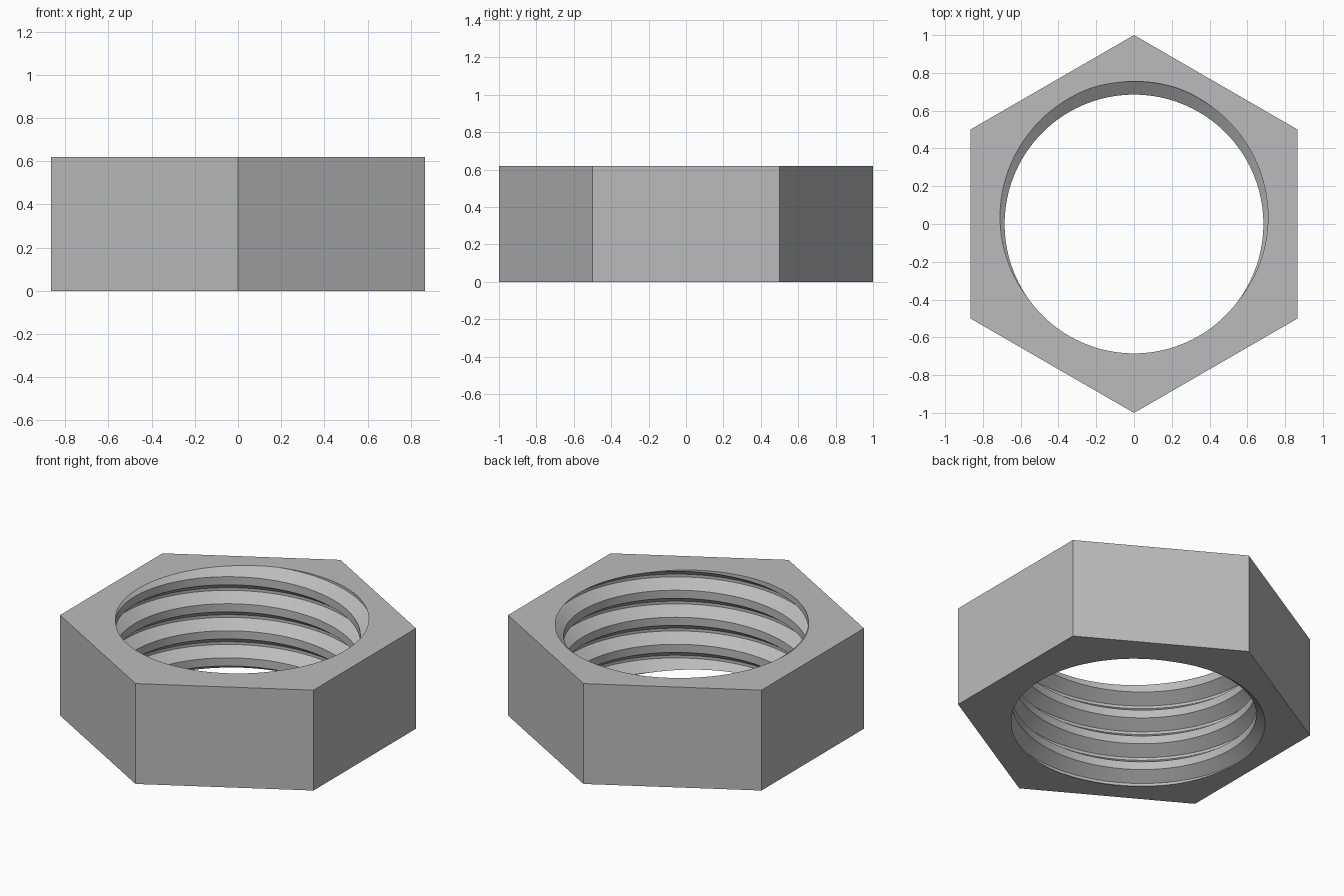
import bpy, bmesh
from math import pi, cos, sin, tau

cube = bpy.data.objects.get("Cube")
if cube:
    bpy.data.objects.remove(cube)

HEIGHT = 0.62
MINOR, MAJOR = 0.685, 0.755      # thread crest and root radii
PITCH, ROOT, FLANK = 0.167, 0.017, 0.05
SEGMENTS = 120

steel = bpy.data.materials.new("grey steel")
steel.use_nodes = True
grey = (0.5, 0.5, 0.5, 1)
steel.diffuse_color = grey
steel.node_tree.nodes["Principled BSDF"].inputs["Base Color"].default_value = grey


def root_height(angle):
    """Height of one thread root, rising counter-clockwise."""
    return HEIGHT + PITCH * (angle - pi / 2) / tau


def bore_radius(angle, z):
    """Radius of the threaded wall at an angle and height."""
    d = (z - root_height(angle)) % PITCH
    d = min(d, PITCH - d)
    t = min(max((d - ROOT / 2) / FLANK, 0), 1)
    return MAJOR + (MINOR - MAJOR) * t


bm = bmesh.new()

# Threaded bore: helical strips trimmed at the top and bottom planes
offsets = [-ROOT / 2 - FLANK, -ROOT / 2, ROOT / 2, ROOT / 2 + FLANK]
columns = []
for i in range(SEGMENTS + 1):
    a = tau * i / SEGMENTS
    column = []
    for turn in range(-6, 3):
        for off in offsets:
            z = min(max(root_height(a) + turn * PITCH + off, 0), HEIGHT)
            r = bore_radius(a, z)
            column.append(bm.verts.new((r * cos(a), r * sin(a), z)))
    columns.append(column)
for left, right in zip(columns, columns[1:]):
    for k in range(len(left) - 1):
        bm.faces.new((left[k], left[k + 1], right[k + 1], right[k]))
bmesh.ops.remove_doubles(bm, verts=bm.verts, dist=0.0001)
bmesh.ops.dissolve_degenerate(bm, dist=0.0001, edges=bm.edges)
for f in bm.faces:
    f.smooth = True

# Hexagonal outer walls, with corners on the front and back
rings = [[bm.verts.new((cos(pi / 6 + k * pi / 3), sin(pi / 6 + k * pi / 3), z))
          for k in range(6)] for z in (0, HEIGHT)]
for k in range(6):
    n = (k + 1) % 6
    bm.faces.new((rings[0][k], rings[0][n], rings[1][n], rings[1][k]))

# Flat end faces between the bore rim and the hexagon
for z, up in ((0, -1), (HEIGHT, 1)):
    rim = [e for e in bm.edges if e.is_boundary
           and all(abs(v.co.z - z) < 0.001 for v in e.verts)]
    bmesh.ops.triangle_fill(bm, edges=rim, use_beauty=True, normal=(0, 0, up))
bmesh.ops.recalc_face_normals(bm, faces=bm.faces)

mesh = bpy.data.meshes.new("hex_nut")
bm.to_mesh(mesh)
bm.free()
mesh.materials.append(steel)
nut = bpy.data.objects.new("hex_nut", mesh)
bpy.context.collection.objects.link(nut)

# Smooth round the thread, crisp at its flanks and the outer edges
bpy.ops.object.select_all(action="DESELECT")
nut.select_set(True)
bpy.context.view_layer.objects.active = nut
bpy.ops.object.shade_smooth_by_angle(angle=pi / 6)
